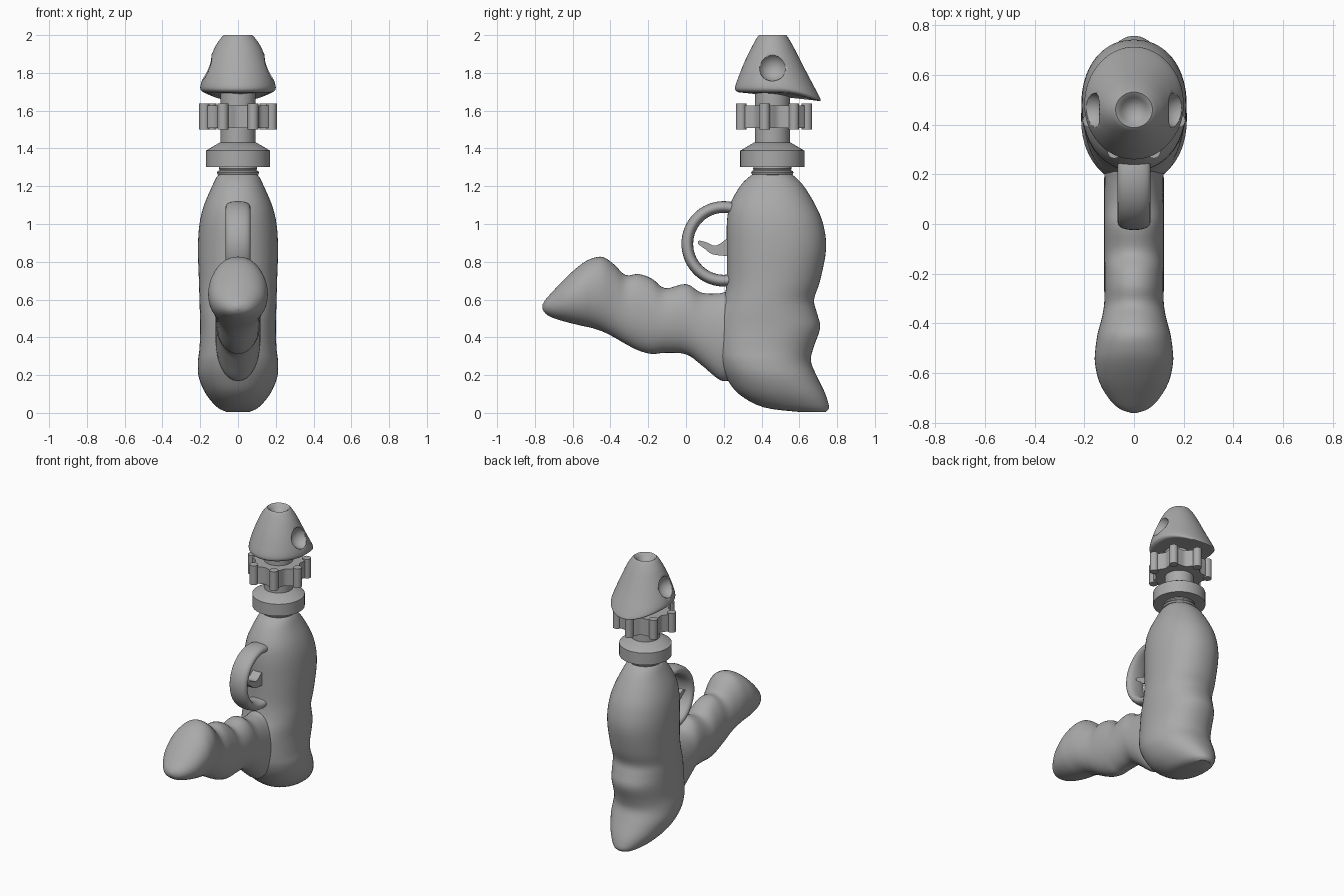
import bpy, bmesh, math
from mathutils import Vector

if "Cube" in bpy.data.objects:
    bpy.data.objects.remove(bpy.data.objects["Cube"], do_unlink=True)

grey = bpy.data.materials.new("plastic grey")
grey.use_nodes = True
grey.diffuse_color = (0.4, 0.4, 0.4, 1)
grey.node_tree.nodes["Principled BSDF"].inputs["Base Color"].default_value = (0.4, 0.4, 0.4, 1)
AXIS = 0.457  # y position of the neck axis


def finish(name, bm, angle=35):
    bmesh.ops.recalc_face_normals(bm, faces=bm.faces)
    me = bpy.data.meshes.new(name)
    bm.to_mesh(me)
    bm.free()
    ob = bpy.data.objects.new(name, me)
    bpy.context.collection.objects.link(ob)
    me.materials.append(grey)
    bpy.ops.object.select_all(action='DESELECT')
    ob.select_set(True)
    bpy.context.view_layer.objects.active = ob
    bpy.ops.object.shade_smooth_by_angle(angle=math.radians(angle))
    return ob


def refine(rows, steps):
    """Catmull-Rom interpolation between section rows."""
    pts = [rows[0]] + list(rows) + [rows[-1]]
    out = []
    for a, b, c, d in zip(pts, pts[1:], pts[2:], pts[3:]):
        for k in range(steps):
            t = k / steps
            out.append([0.5 * (2*q + (r-p)*t + (2*p-5*q+4*r-s)*t*t + (3*q-p-3*r+s)*t**3)
                        for p, q, r, s in zip(a, b, c, d)])
    return out + [list(rows[-1])]


def skin(name, rings, closed=False, angle=35):
    """Bridge rings of points, with end caps unless closed."""
    bm = bmesh.new()
    loops = [[bm.verts.new(p) for p in ring] for ring in rings]
    n = len(loops[0])
    for a, b in zip(loops, loops[1:]):
        for i in range(n):
            j = (i + 1) % n
            bm.faces.new((a[i], a[j], b[j], b[i]))
    if not closed:
        bm.faces.new(loops[0][::-1])
        bm.faces.new(loops[-1])
    return finish(name, bm, angle)


def oval(n=48, power=2.0):
    """Unit superellipse points."""
    e = 2 / power
    for i in range(n):
        a = 2 * math.pi * i / n
        c, s = math.cos(a), math.sin(a)
        yield math.copysign(abs(c)**e, c), math.copysign(abs(s)**e, s)


def lathe(name, profile, n=48):
    return skin(name, [[(r*u, AXIS + r*v, z) for u, v in oval(n)] for r, z in profile])


def prism(bm, outline, vec):
    f = bm.faces.new([bm.verts.new(p) for p in outline])
    new = bmesh.ops.extrude_face_region(bm, geom=[f])["geom"]
    bmesh.ops.translate(bm, vec=vec, verts=[v for v in new if isinstance(v, bmesh.types.BMVert)])


# Body: height, front, back, half width
body = [(.005, .60, .74, .06), (.03, .41, .757, .11), (.10, .28, .738, .17),
        (.19, .21, .695, .208), (.27, .172, .662, .212), (.34, .158, .673, .204),
        (.45, .158, .71, .20), (.53, .175, .693, .202), (.60, .20, .678, .204),
        (.70, .216, .71, .207), (.87, .216, .742, .212), (1.0, .216, .726, .204),
        (1.1, .232, .685, .18), (1.2, .286, .624, .137), (1.25, .335, .577, .112),
        (1.272, .37, .545, .088)]
skin("body", [[(w*u, (f+b)/2 + (b-f)/2*v, z) for u, v in oval(56, 2.15)]
              for z, f, b, w in refine(body, 4)])

# Grip: depth, bottom, top, half width
grip = [(.32, .19, .63, .11), (.22, .17, .64, .118), (.17, .18, .632, .12), (.08, .255, .637, .12),
        (0, .31, .682, .12), (-.11, .318, .66, .12), (-.18, .312, .71, .12),
        (-.25, .33, .735, .12), (-.32, .365, .73, .12), (-.38, .40, .785, .13),
        (-.44, .43, .825, .146), (-.5, .45, .817, .155), (-.56, .463, .783, .157),
        (-.64, .483, .712, .138), (-.71, .505, .638, .095), (-.745, .527, .598, .055),
        (-.76, .55, .572, .012)]
skin("grip", [[(w*u, y, (b+t)/2 + (t-b)/2*v) for u, v in oval(48, 2.1)]
              for y, b, t, w in refine(grip, 4)])

# Trigger guard: flattened tube bent round an arc
guard = []
for i in range(41):
    a = math.radians(68 + i * 224 / 40)
    guard.append([(.066*u, .2 + (.193 + .031*v)*math.cos(a), .895 + (.195 + .031*v)*math.sin(a))
                  for u, v in oval(24, 2.3)])
skin("trigger_guard", guard)

# Trigger: curved hook
hook = refine([(.26, .945), (.22, .925), (.16, .885), (.11, .902), (.07, .912), (.065, .895),
               (.10, .868), (.14, .84), (.22, .83), (.26, .83)], 3)
bm = bmesh.new()
prism(bm, [(-.035, y, z) for y, z in hook], (.07, 0, 0))
finish("trigger", bm)

# Neck: beads, collar and stem
lathe("neck_rings", [(.085, 1.255), (.108, 1.262), (.112, 1.272), (.108, 1.28), (.098, 1.285),
                     (.102, 1.293), (.098, 1.31)])
lathe("collar", [(.09, 1.303), (.17, 1.303), (.17, 1.388), (.096, 1.432)])
lathe("stem", [(.093, 1.3), (.093, 1.72)])

# Gear wheel with seven rods
bm = bmesh.new()
outline = []
for i in range(112):
    a = math.pi/2 + 2*math.pi*i/112
    r = .165 + .016*math.cos(7*(a - math.pi/2))
    outline.append((r*math.cos(a), AXIS + r*math.sin(a), 1.507))
prism(bm, outline, (0, 0, .12))
finish("gear_wheel", bm)
bm = bmesh.new()
for k in range(7):
    a = math.pi/2 + 2*math.pi*k/7
    c = Vector((.183*math.cos(a), AXIS + .183*math.sin(a), 1.5))
    prism(bm, [c + Vector((.028*u, .028*v, 0)) for u, v in oval(20)], (0, 0, .137))
finish("gear_rods", bm)

# Nose cap: height, front, back, half width, drop of the rear lip
rows = [(1.695, .30, .69, .165, .042), (1.70, .272, .712, .188, .048), (1.725, .26, .703, .20, .045),
        (1.80, .286, .645, .178, .01), (1.87, .315, .604, .151, 0), (1.94, .35, .568, .12, 0),
        (1.985, .375, .542, .09, 0), (2.0, .388, .531, .074, 0)]
dimple = [(1.993, .063), (1.98, .052), (1.965, .038), (1.956, .02), (1.954, .004)]
rows = refine(rows, 4) + [(z, AXIS - r, AXIS + r, r, 0) for z, r in dimple]
cap = skin("nose_cap", [[(w*u, (f+b)/2 + (b-f)/2*v, z - d*max(0, v)**2) for u, v in oval(64)]
                        for z, f, b, w, d in rows])

# Round dents cut in both sides of the cap
bm = bmesh.new()
for s in (-1, 1):
    new = bmesh.ops.create_uvsphere(bm, u_segments=40, v_segments=24, radius=.075)["verts"]
    bmesh.ops.translate(bm, vec=(s*.183, AXIS, 1.832), verts=new)
cutter = finish("dent_cutter", bm)
mod = cap.modifiers.new("dents", 'BOOLEAN')
mod.operation, mod.object, mod.solver = 'DIFFERENCE', cutter, 'EXACT'
bpy.context.view_layer.objects.active = cap
bpy.ops.object.modifier_apply(modifier=mod.name)
bpy.data.objects.remove(cutter, do_unlink=True)
